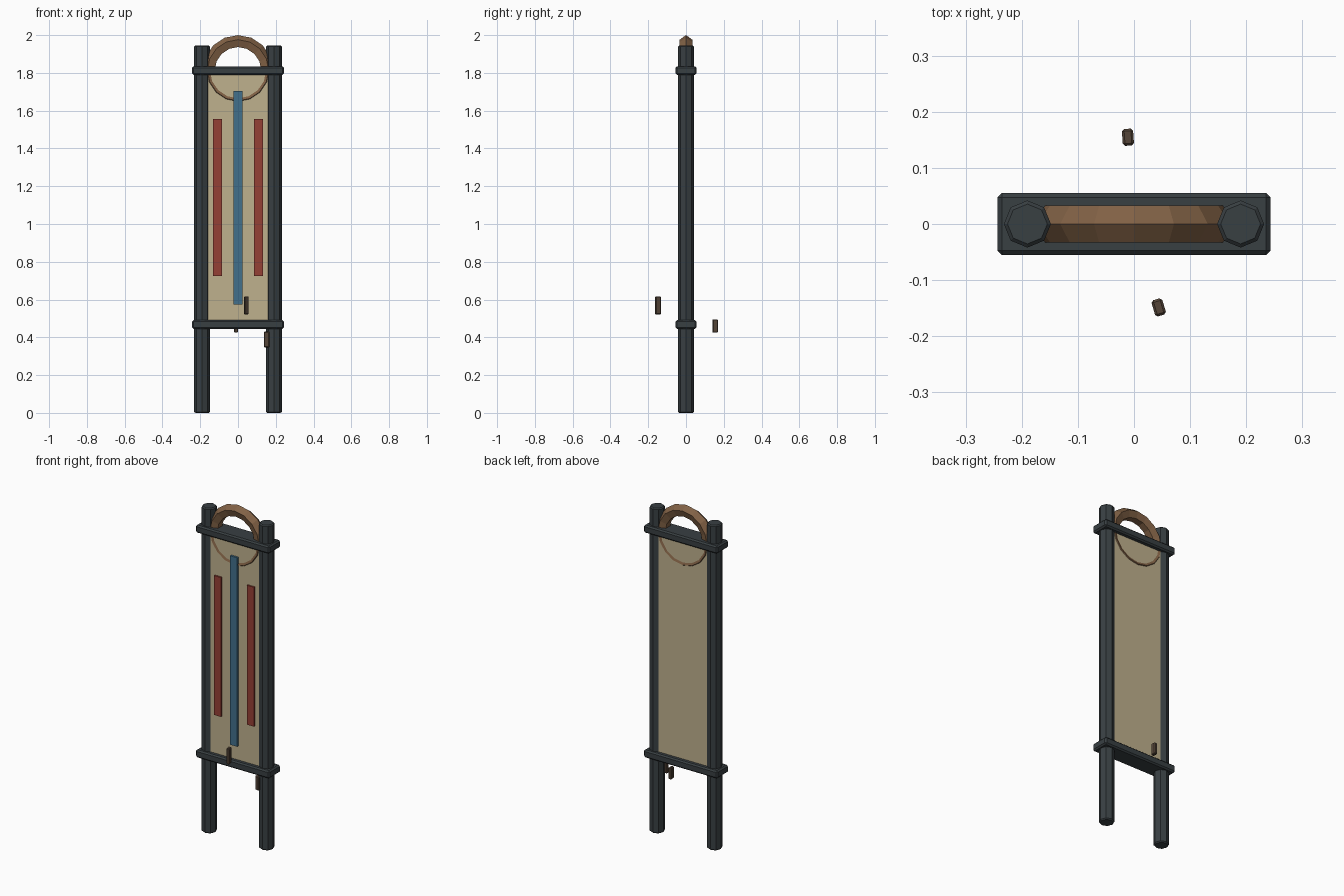
import bpy, math

if "Cube" in bpy.data.objects:
    bpy.data.objects.remove(bpy.data.objects["Cube"])

def material(name, rgb):
    m = bpy.data.materials.new(name)
    m.diffuse_color = (*rgb, 1)
    m.use_nodes = True
    m.node_tree.nodes["Principled BSDF"].inputs["Base Color"].default_value = m.diffuse_color
    return m

IRON = material("dark_iron", (0.04, 0.05, 0.055))
CLOTH = material("cloth", (0.52, 0.44, 0.27))
RED = material("red", (0.30, 0.05, 0.035))
BLUE = material("blue", (0.055, 0.16, 0.26))
WOOD = material("ring_wood", (0.22, 0.12, 0.06))
PEG = material("peg_wood", (0.09, 0.06, 0.04))

def finish(name, mat, bevel=0):
    ob = bpy.context.object
    ob.name = name
    ob.data.materials.append(mat)
    if bevel:
        b = ob.modifiers.new("bevel", 'BEVEL')
        b.width, b.segments = bevel, 1
        b.limit_method = 'ANGLE'
        b.angle_limit = math.radians(50)
    return ob

def box(name, loc, size, mat, bevel=0, turn=0):
    bpy.ops.mesh.primitive_cube_add(size=1, location=loc, rotation=(0, 0, turn))
    bpy.context.object.scale = size
    bpy.ops.object.transform_apply(location=False, rotation=False, scale=True)
    return finish(name, mat, bevel)

# octagonal posts and the red side stripes, mirrored left and right
for side, s in (("left", -1), ("right", 1)):
    bpy.ops.mesh.primitive_cylinder_add(vertices=8, radius=0.042, depth=1.945,
                                        location=(s * 0.19, 0, 0.9725))
    finish(side + "_post", IRON, 0.006)
    box(side + "_red_stripe", (s * 0.109, -0.033, 1.14), (0.047, 0.012, 0.833), RED)

# crossbars
for name, z in (("lower_crossbar", 0.468), ("upper_crossbar", 1.812)):
    box(name, (0, 0, z), (0.487, 0.11, 0.046), IRON, 0.008)

# panel and centre stripe
box("panel", (0, 0, 1.14), (0.33, 0.058, 1.344), CLOTH)
box("blue_stripe", (0, -0.034, 1.14), (0.047, 0.014, 1.13), BLUE)

# five-sided ring crossing the top of the panel
bpy.ops.mesh.primitive_torus_add(major_segments=16, minor_segments=5,
                                 major_radius=0.151, minor_radius=0.035,
                                 location=(0, 0, 1.814), rotation=(math.pi / 2, 0, 0))
finish("top_ring", WOOD)

# loose pegs arranged radially around the centre
for i, (deg, z, h) in enumerate(((-73.5, 0.569, 0.095), (94, 0.46, 0.07), (-10.5, 0.389, 0.083))):
    a = math.radians(deg)
    box(f"peg_{i + 1}", (0.155 * math.cos(a), 0.155 * math.sin(a), z),
        (0.03, 0.02, h), PEG, 0.004, a)
